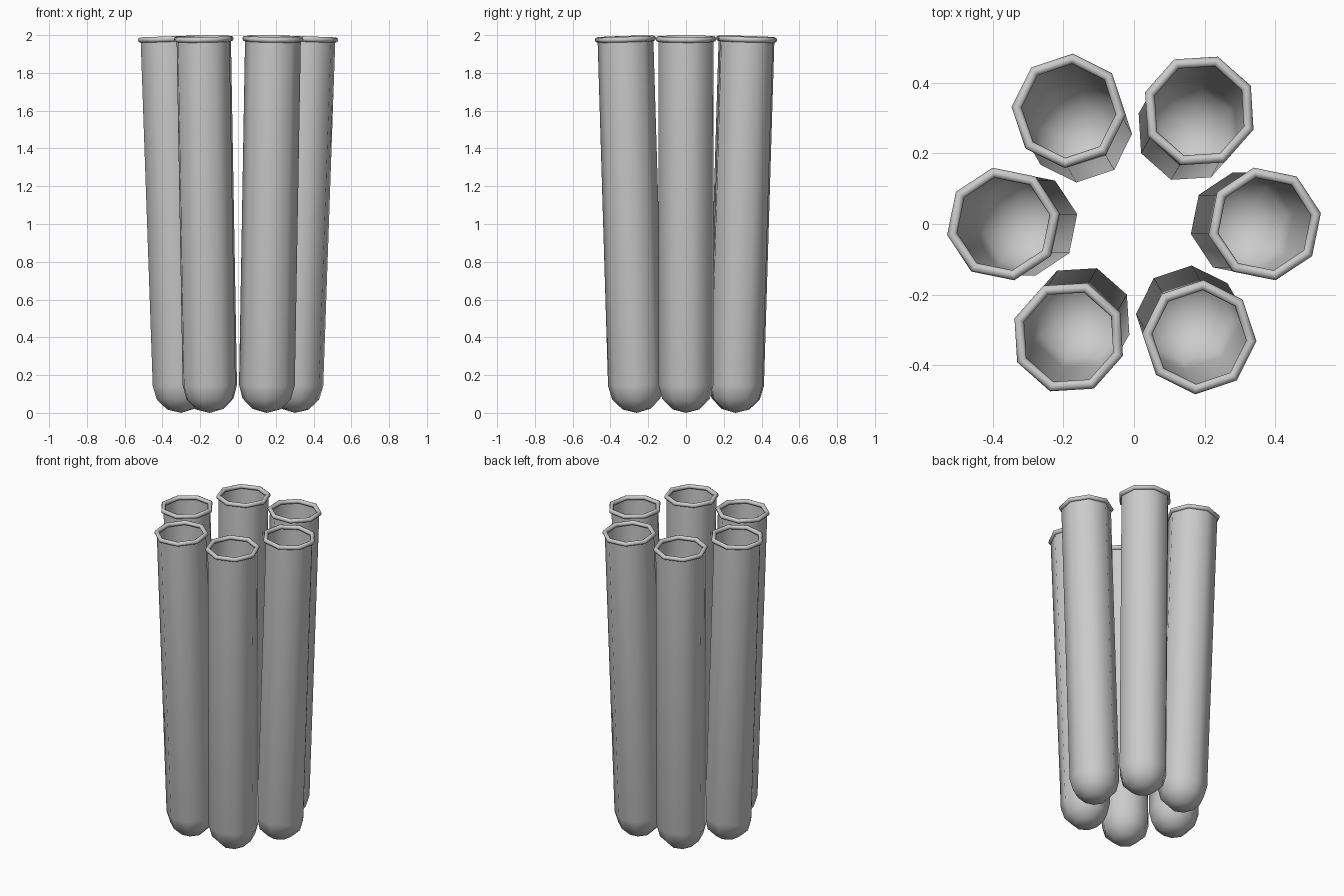
import bpy, bmesh
from math import radians, sin, cos, pi
from mathutils import Matrix

if "Cube" in bpy.data.objects:
    bpy.data.objects.remove(bpy.data.objects["Cube"])

SIDES = 8
R = 0.148          # tube radius
H = 1.98           # tube length to the rim
LIP = 0.0145       # rolled rim thickness
TWIST, TILT, RING = 11, 2.0, 0.301


def revolve(bm, profile, closed):
    """Revolve (radius, z) points around z; radius 0 becomes a pole."""
    rings = []
    for r, z in profile:
        n = SIDES if r > 1e-6 else 1
        rings.append([bm.verts.new((r * cos(2 * pi * k / SIDES),
                                    r * sin(2 * pi * k / SIDES), z)) for k in range(n)])
    pairs = list(zip(rings, rings[1:]))
    if closed:
        pairs.append((rings[-1], rings[0]))
    for a, b in pairs:
        for k in range(SIDES):
            m = (k + 1) % SIDES
            if len(a) == 1:
                bm.faces.new((a[0], b[m], b[k]))
            else:
                bm.faces.new((a[k], a[m], b[m], b[k]))


def make(name, profile, matrix, closed=False):
    bm = bmesh.new()
    revolve(bm, profile, closed)
    bmesh.ops.recalc_face_normals(bm, faces=bm.faces)
    for f in bm.faces:
        f.smooth = True
    mesh = bpy.data.meshes.new(name)
    bm.to_mesh(mesh)
    bm.free()
    obj = bpy.data.objects.new(name, mesh)
    bpy.context.collection.objects.link(obj)
    obj.matrix_world = matrix
    return obj


# round-bottomed open tube, and the rolled lip at its mouth
tube = [(R * sin(a), R - R * cos(a)) for a in (radians(d) for d in (0, 30, 60, 90))]
tube.append((R, H))
lip = [(R + LIP * cos(2 * pi * k / 8), H + LIP * sin(2 * pi * k / 8)) for k in range(8)]

# six tubes in a ring, leaning outwards
for i in range(6):
    m = (Matrix.Rotation(radians(60 * i), 4, 'Z')
         @ Matrix.Translation((RING, 0, 0))
         @ Matrix.Rotation(radians(TILT), 4, 'Y')
         @ Matrix.Rotation(radians(TWIST), 4, 'Z'))
    make(f"tube_{i + 1}", tube, m)
    make(f"tube_rim_{i + 1}", lip, m, closed=True)
